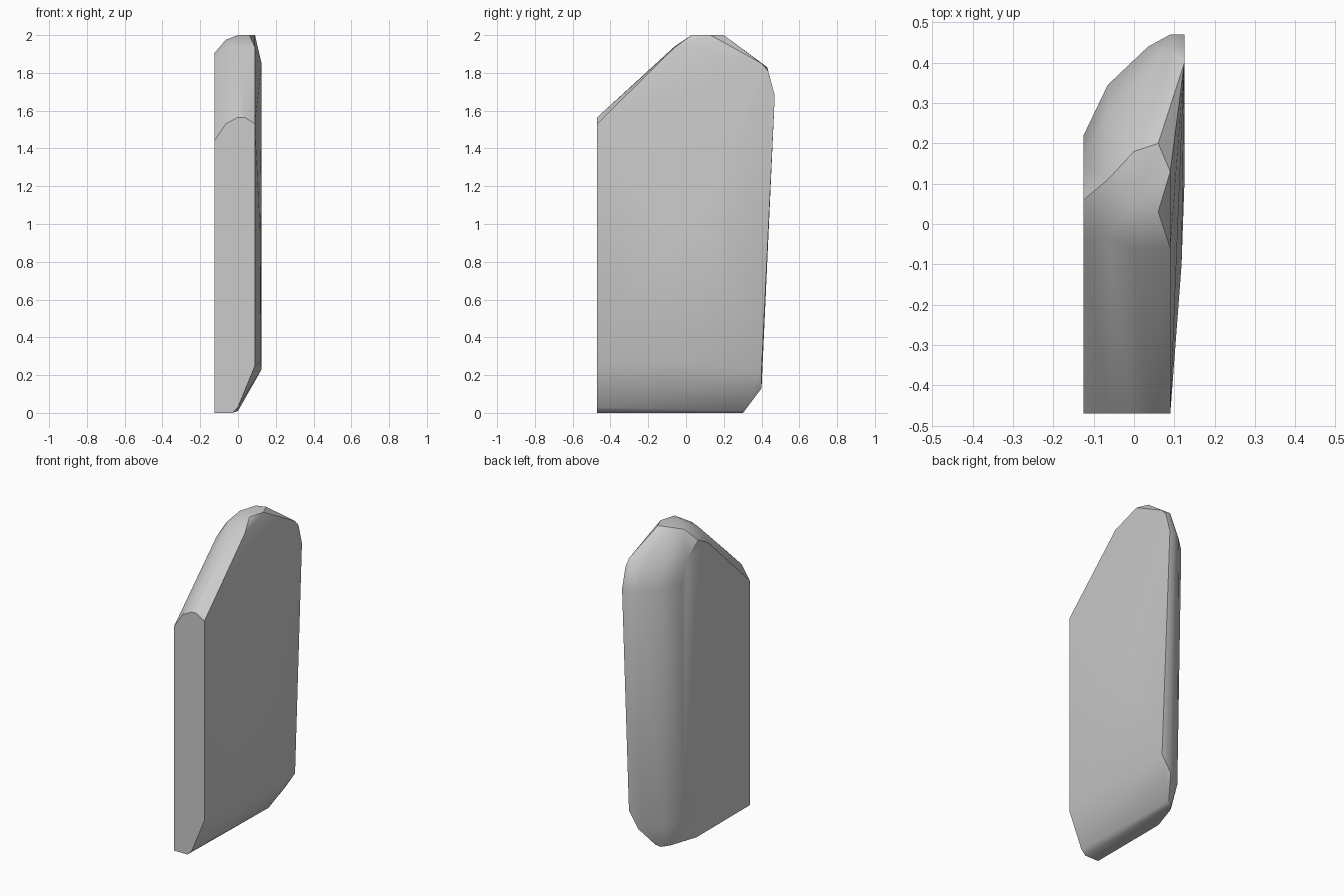
import bpy
import bmesh
import math

# Remove only the default object
default_cube = bpy.data.objects.get("Cube")
if default_cube:
    bpy.data.objects.remove(default_cube, do_unlink=True)


def make_material(name, colour):
    """One flat colour for viewport and render."""
    material = bpy.data.materials.new(name)
    material.use_nodes = True
    material.diffuse_color = colour
    shader = material.node_tree.nodes["Principled BSDF"]
    shader.inputs["Base Color"].default_value = colour
    return material


def make_shell(name, sections, material):
    """Wrap a tight convex skin around upright (y, z) sections placed along x."""
    bm = bmesh.new()
    for x, outline in sections:
        for y, z in outline:
            bm.verts.new((x, y, z))
    hull = bmesh.ops.convex_hull(bm, input=bm.verts)
    inside = {item for key in ("geom_interior", "geom_unused") for item in hull[key]
              if isinstance(item, bmesh.types.BMVert)}
    bmesh.ops.delete(bm, geom=list(inside), context="VERTS")
    bmesh.ops.dissolve_limit(bm, angle_limit=math.radians(1),
                             verts=bm.verts, edges=bm.edges)
    bmesh.ops.recalc_face_normals(bm, faces=bm.faces)
    mesh = bpy.data.meshes.new(name)
    bm.to_mesh(mesh)
    bm.free()
    mesh.materials.append(material)
    shell = bpy.data.objects.new(name, mesh)
    bpy.context.collection.objects.link(shell)
    return shell


FRONT = -0.47   # flat front plane
SHOULDER = 1.68  # height where the rounded back starts to close over the top

# Upright slices of the slab, from its right side to its left side
right_side = [(FRONT, 0), (0.07, 0), (0.2, 0.16), (0.22, SHOULDER), (0.17, 1.82),
              (0.06, 1.905), (-0.04, 1.85), (FRONT, 1.44)]
right_round = [(0.25, 0), (0.31, 0.14), (0.345, SHOULDER), (0.27, 1.85),
               (0.11, 1.975), (-0.03, 1.94), (FRONT, 1.53)]
middle = [(FRONT, 0.03), (0.31, 0.01), (FRONT, 1.565), (-0.06, 1.94),
          (0.05, 2), (0.18, 2)]
back_round = [(0.39, 0.13), (0.44, SHOULDER), (0.38, 1.84), (FRONT, 1.565)]
top_left = [(0.4, 0.13), (0.03, 2), (0.2, 2)]
left_edge = [(FRONT, 0.25), (FRONT, 1.53), (-0.06, 1.935), (0.13, 2),
             (0.47, SHOULDER), (0.43, 1.83)]
left_bulge = [(-0.06, 0.27), (-0.1, 0.95)]
left_side = [(0.4, 0.23), (0.1, 1), (0.47, SHOULDER), (0.435, 1.81), (0.4, 1.85)]

stone_grey = make_material("stone grey", (0.6, 0.6, 0.6, 1))

# Slab
slab = make_shell("stone_slab", [
    (-0.125, right_side),
    (-0.065, right_round),
    (-0.03, [(FRONT, 0), (0.3, 0)]),
    (0, middle),
    (0.035, back_round),
    (0.06, top_left),
    (0.09, left_edge),
    (0.118, left_bulge),
    (0.125, left_side),
], stone_grey)

# Soft facets with crisp corners
bpy.ops.object.select_all(action="DESELECT")
slab.select_set(True)
bpy.context.view_layer.objects.active = slab
bpy.ops.object.shade_smooth_by_angle(angle=math.radians(35))
